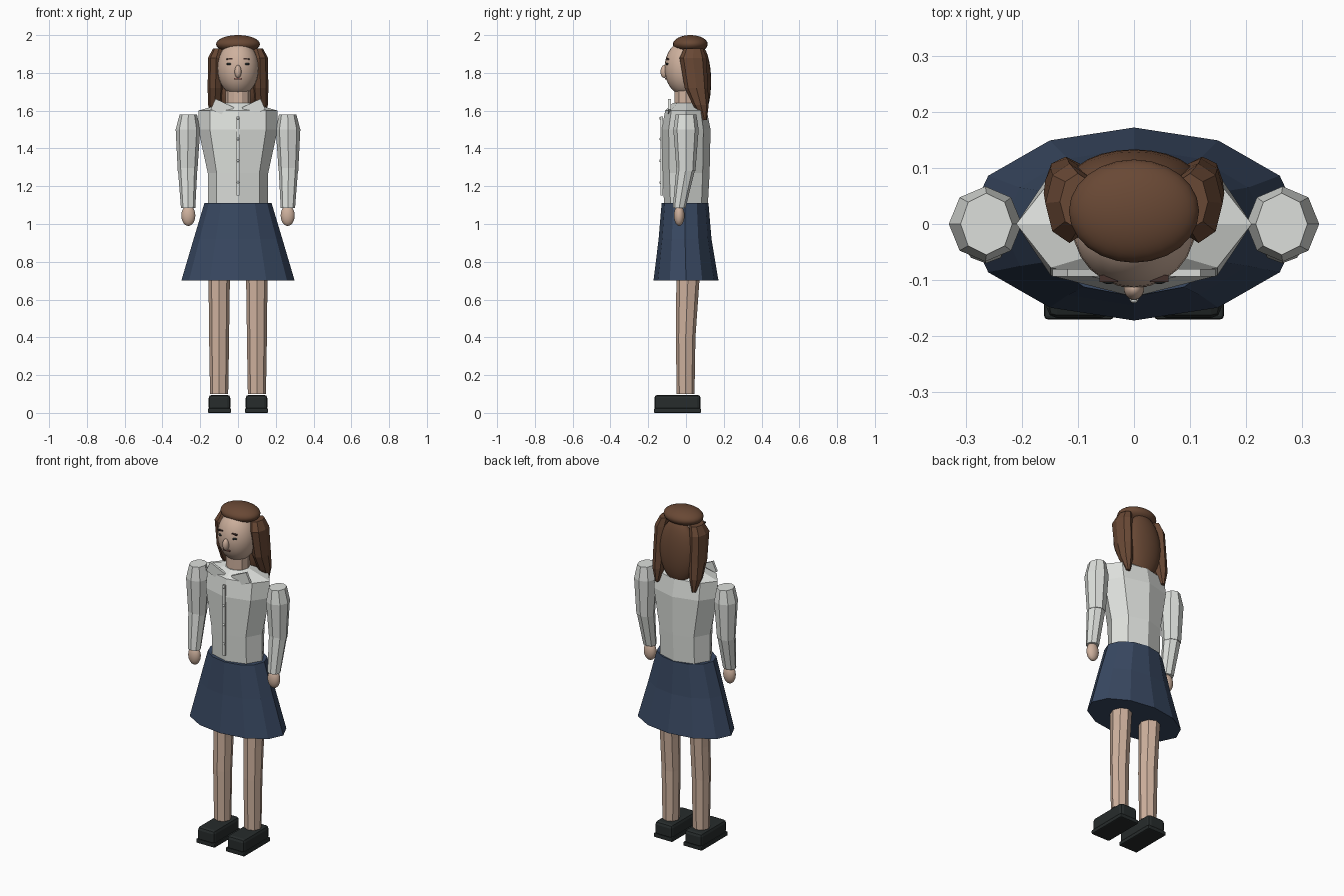
import bpy, bmesh
from math import sin, cos, pi, radians

if "Cube" in bpy.data.objects:
    bpy.data.objects.remove(bpy.data.objects["Cube"])

def mat(name, r, g, b):
    m = bpy.data.materials.new(name)
    m.diffuse_color = (r, g, b, 1)
    m.use_nodes = True
    m.node_tree.nodes["Principled BSDF"].inputs["Base Color"].default_value = m.diffuse_color
    return m

SKIN = mat("skin", 0.62, 0.44, 0.34)
SHIRT = mat("shirt", 0.72, 0.74, 0.71)
NAVY = mat("navy", 0.04, 0.065, 0.12)
HAIR = mat("brown", 0.14, 0.065, 0.035)
BLACK = mat("black", 0.02, 0.025, 0.025)
DARK = mat("dark", 0.06, 0.03, 0.025)
LIP = mat("lip", 0.25, 0.11, 0.09)

def loft(name, rings, sides, material):
    """Capped skin through elliptical rings (cx, cy, z, rx, ry)."""
    bm = bmesh.new()
    loops = []
    for cx, cy, z, rx, ry in rings:
        loops.append([bm.verts.new((cx + rx * cos(2 * pi * i / sides),
                                    cy + ry * sin(2 * pi * i / sides), z))
                      for i in range(sides)])
    for a, b in zip(loops, loops[1:]):
        for i in range(sides):
            j = (i + 1) % sides
            bm.faces.new((a[i], a[j], b[j], b[i]))
    bm.faces.new(loops[0])
    bm.faces.new(loops[-1])
    bmesh.ops.recalc_face_normals(bm, faces=bm.faces)
    me = bpy.data.meshes.new(name)
    bm.to_mesh(me)
    bm.free()
    ob = bpy.data.objects.new(name, me)
    bpy.context.collection.objects.link(ob)
    me.materials.append(material)
    return ob

def ball(name, loc, radii, material, rot=(0, 0, 0)):
    bpy.ops.mesh.primitive_uv_sphere_add(segments=24, ring_count=16, location=loc, rotation=rot)
    ob = bpy.context.object
    ob.name, ob.scale = name, radii
    bpy.ops.object.shade_smooth()
    ob.data.materials.append(material)
    return ob

def box(name, loc, size, material, rot=(0, 0, 0), bevel=0):
    bpy.ops.mesh.primitive_cube_add(size=1, location=loc, rotation=rot)
    ob = bpy.context.object
    ob.name, ob.scale = name, size
    bpy.ops.object.transform_apply(location=False, rotation=False, scale=True)
    if bevel:
        m = ob.modifiers.new("bevel", 'BEVEL')
        m.width, m.segments = bevel, 2
    ob.data.materials.append(material)
    return ob

# Shirt body, skirt and neck
loft("shirt_body", [(0, 0, 1.09, 0.16, 0.115), (0, 0, 1.27, 0.16, 0.125),
                    (0, 0, 1.50, 0.21, 0.13), (0, 0, 1.60, 0.21, 0.11),
                    (0, 0, 1.64, 0.075, 0.07)], 8, SHIRT)
loft("skirt", [(0, 0, 0.70, 0.30, 0.172), (0, -0.005, 0.92, 0.235, 0.14),
               (0, -0.005, 1.11, 0.178, 0.124)], 12, NAVY)
loft("neck", [(0, 0, 1.60, 0.068, 0.065), (0, 0, 1.73, 0.065, 0.062)], 10, SKIN)

# Button strip and buttons
box("button_strip", (0, -0.129, 1.36), (0.016, 0.012, 0.42), SHIRT)
for z in (1.22, 1.335, 1.45, 1.56):
    ball("button", (0, -0.136, z), (0.007, 0.005, 0.007), SHIRT)

# Head and face
ball("head", (0, -0.002, 1.825), (0.11, 0.112, 0.147), SKIN)
ball("nose", (0, -0.115, 1.807), (0.018, 0.02, 0.034), SKIN)
box("mouth", (0, -0.107, 1.77), (0.044, 0.01, 0.008), LIP)

# Hair cap and back hair
ball("hair_cap", (0, 0.023, 1.952), (0.116, 0.092, 0.048), HAIR)
ball("back_hair", (0, 0.075, 1.755), (0.115, 0.058, 0.19), HAIR)

for s in (-1, 1):
    # Facial features
    ball("eye", (s * 0.045, -0.097, 1.847), (0.015, 0.01, 0.007), BLACK)
    box("eyebrow", (s * 0.045, -0.097, 1.874), (0.032, 0.012, 0.007), DARK,
        (0, radians(6 * s), 0))
    # Side hair locks
    loft("hair_lock", [(s * 0.10, 0.04, 1.93, 0.032, 0.05), (s * 0.115, 0.037, 1.88, 0.043, 0.071),
                       (s * 0.119, 0.055, 1.72, 0.042, 0.062), (s * 0.122, 0.078, 1.63, 0.036, 0.042),
                       (s * 0.122, 0.098, 1.55, 0.012, 0.012)], 8, HAIR)
    # Collar
    box("collar_flap", (s * 0.083, -0.087, 1.612), (0.108, 0.014, 0.062), SHIRT,
        (0, radians(-25 * s), 0))
    # Sleeves and hand
    loft("upper_sleeve", [(s * 0.267, 0, 1.28, 0.052, 0.05), (s * 0.265, 0, 1.50, 0.065, 0.067),
                          (s * 0.263, 0, 1.58, 0.046, 0.055)], 8, SHIRT)
    loft("lower_sleeve", [(s * 0.264, -0.036, 1.085, 0.038, 0.034),
                          (s * 0.267, 0, 1.30, 0.052, 0.051)], 8, SHIRT)
    ball("hand", (s * 0.263, -0.036, 1.045), (0.037, 0.028, 0.055), SKIN)
    # Leg
    loft("leg", [(s * 0.1, -0.002, 0.10, 0.048, 0.047), (s * 0.1, -0.002, 0.40, 0.053, 0.052),
                 (s * 0.1, 0.006, 0.60, 0.055, 0.058), (s * 0.1, 0.014, 0.80, 0.06, 0.064)], 8, SKIN)
    # Shoe and sole
    box("shoe", (s * 0.098, -0.045, 0.054), (0.115, 0.245, 0.084), BLACK, bevel=0.018)
    box("shoe_sole", (s * 0.098, -0.045, 0.012), (0.124, 0.25, 0.024), BLACK, bevel=0.006)
